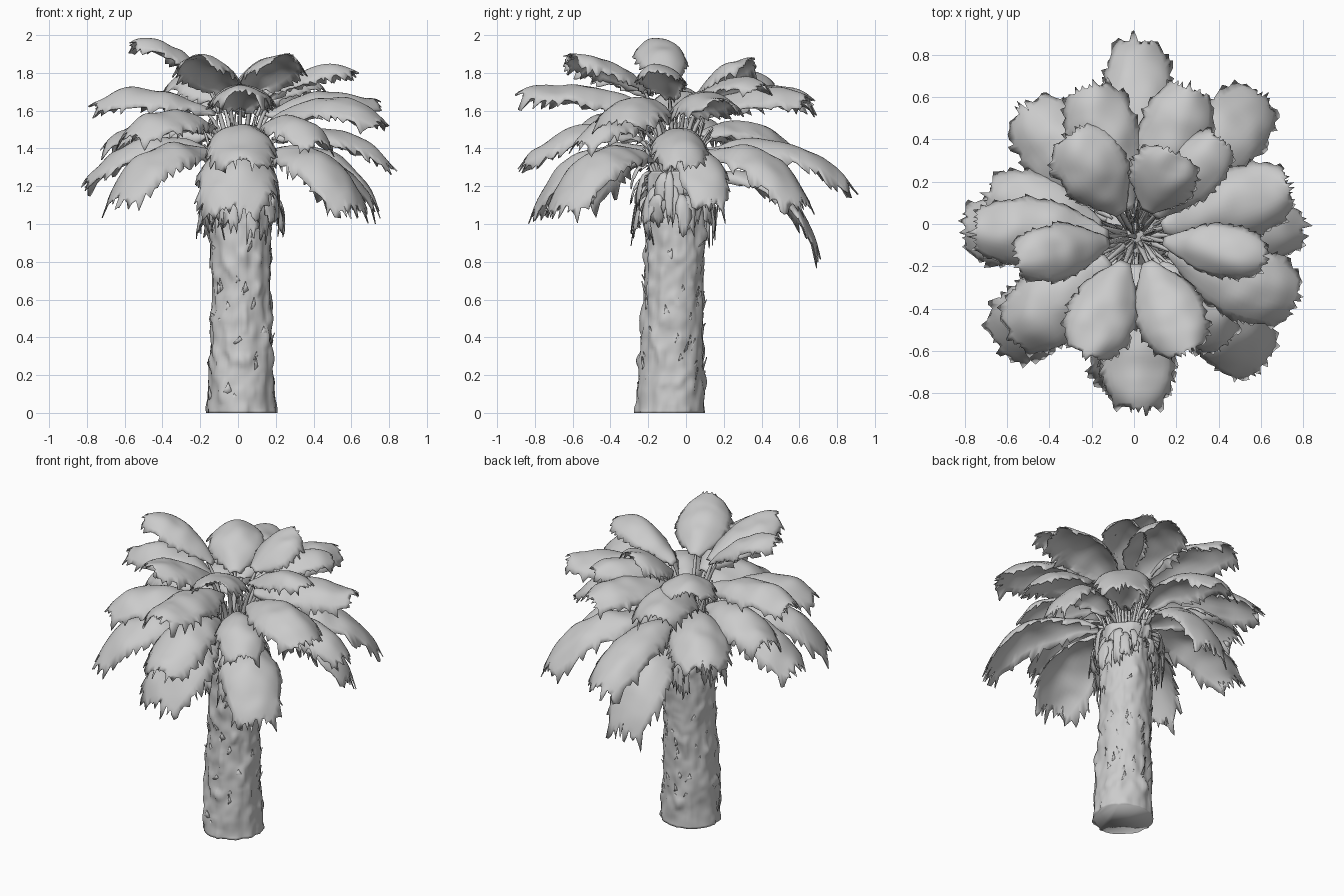
import bpy, bmesh, math, random
from mathutils import Vector, noise

random.seed(7)
if "Cube" in bpy.data.objects:
    bpy.data.objects.remove(bpy.data.objects["Cube"])

grey = bpy.data.materials.new("plain_grey")
grey.use_nodes = True
grey.diffuse_color = (0.6, 0.6, 0.6, 1)
grey.node_tree.nodes["Principled BSDF"].inputs["Base Color"].default_value = (0.6, 0.6, 0.6, 1)

UP = Vector((0, 0, 1))
CROWN = Vector((0.01, -0.06, 0))


def finish(bm, name, thickness=0):
    bmesh.ops.recalc_face_normals(bm, faces=bm.faces)
    mesh = bpy.data.meshes.new(name)
    bm.to_mesh(mesh)
    bm.free()
    mesh.materials.append(grey)
    mesh.shade_smooth()
    obj = bpy.data.objects.new(name, mesh)
    bpy.context.collection.objects.link(obj)
    if thickness:
        mod = obj.modifiers.new("thickness", "SOLIDIFY")
        mod.thickness = thickness
        mod.offset = 0
    return obj


def bezier(a, b, c, t):
    return a * (1 - t) ** 2 + b * 2 * t * (1 - t) + c * t * t


def skin(bm, rows, closed=False):
    """Join rows of points into a quad surface."""
    rows = [[bm.verts.new(p) for p in row] for row in rows]
    for r0, r1 in zip(rows, rows[1:]):
        n = len(r0)
        for j in range(n if closed else n - 1):
            k = (j + 1) % n
            bm.faces.new((r0[j], r0[k], r1[k], r1[j]))
    return rows


def blade(bm, base, ctrl, tip, width, side, along=30, across=14, ragged=0.17):
    """Arched shield-shaped leaf with drooping, torn edges."""
    rows = []
    for i in range(along + 1):
        t = i / along
        half = width * (0.17 + 0.83 * math.sin(min(t / 0.48, 1) * math.pi / 2))
        if t > 0.55:
            half *= 1 - 0.55 * ((t - 0.55) / 0.45) ** 2.4
        row = []
        for j in range(across + 1):
            s = 2 * j / across - 1
            u, reach, sag = t, s, 0
            if i == along:              # torn tip
                u += random.uniform(-0.07, 0.07) - 0.08 * s * s
            elif abs(s) == 1:           # torn sides
                tear = random.uniform(-0.6, 1) * ragged
                reach *= 1 + tear * 0.8
                u += abs(tear) * 0.35
                sag = max(tear, 0) * width * 1.5
            p = bezier(base, ctrl, tip, u) + side * half * reach
            p -= UP * (half * 0.55 * abs(s) ** 2.2 + sag)
            p += UP * 0.02 * noise.noise(p * 8)
            row.append(p)
        rows.append(row)
    skin(bm, rows)


def tube(bm, a, b, c, radius, steps=6, sides=6):
    rows = []
    for i in range(steps + 1):
        t = i / steps
        d = (bezier(a, b, c, t + 0.02) - bezier(a, b, c, t - 0.02)).normalized()
        x = d.cross(Vector((0.3, 0.9, 0.1))).normalized()
        y = d.cross(x)
        r = radius * (1 - 0.6 * t)
        rows.append([bezier(a, b, c, t) + (x * math.cos(k * math.tau / sides)
                     + y * math.sin(k * math.tau / sides)) * r for k in range(sides)])
    skin(bm, rows, True)


# Trunk: lumpy tapered column with a flared foot
def trunk_point(angle, z, extra=0):
    r = 0.155 + 0.027 * max(0, 1 - z / 0.7) ** 1.5 + extra
    d = Vector((math.cos(angle), math.sin(angle), 0))
    bump = noise.noise(Vector((d.x * 2.5, d.y * 2.5, z * 5)))
    fine = noise.noise(Vector((d.x * 5, d.y * 5, z * 13 + 5)))
    ridge = max(0, noise.noise(Vector((d.x * 4 + 9, d.y * 4, z * 9))) - 0.2)
    return Vector((0.018, -0.085 + 0.03 * z, z)) + d * (r + 0.012 * bump + 0.008 * fine + 0.035 * ridge)


bm = bmesh.new()
SIDES, LEVELS = 60, 100
rows = skin(bm, [[trunk_point(j * math.tau / SIDES, 1.28 * i / LEVELS) for j in range(SIDES)]
                 for i in range(LEVELS + 1)], True)
bm.faces.new(rows[0])
bm.faces.new(rows[-1])
finish(bm, "trunk")

# Bark flakes: small chips peeling from the trunk
bm = bmesh.new()
for _ in range(70):
    a, z = random.uniform(0, math.tau), random.uniform(0.02, 1.2)
    w, h = random.uniform(0.08, 0.2), random.uniform(0.04, 0.09)
    lift = random.uniform(0.003, 0.016)
    pts = [trunk_point(a - w, z, -0.008), trunk_point(a + w, z + 0.02, -0.008),
           trunk_point(a + w * random.uniform(-0.8, 0.8), z + h, lift)]
    bm.faces.new([bm.verts.new(p) for p in pts])
finish(bm, "bark_flakes", 0.005)

# Husk: dry strips hanging under the crown
bm = bmesh.new()
for k in range(36):
    a = k * math.tau / 36 + random.uniform(-0.08, 0.08)
    d = Vector((math.cos(a), math.sin(a), 0))
    top = random.uniform(1.14, 1.32)
    base = CROWN + d * 0.14 + UP * top
    ctrl = CROWN + d * random.uniform(0.2, 0.27) + UP * (top + 0.02)
    tip = CROWN + d * random.uniform(0.17, 0.24) + UP * (top - random.uniform(0.1, 0.26))
    blade(bm, base, ctrl, tip, random.uniform(0.02, 0.04), d.cross(UP), 8, 4, 0.5)
finish(bm, "husk_strips", 0.005)

# Fronds: tip x, tip y, tip z, half width, arch height
FRONDS = [
    (-0.56, -0.17, 1.97, 0.13, 0.2), (-0.23, -0.62, 1.89, 0.16, 0.12), (0.25, -0.61, 1.9, 0.16, 0.12),
    (0.62, -0.16, 1.82, 0.12, 0.16), (0.19, 0.34, 1.88, 0.16, 0.1), (-0.3, 0.43, 1.77, 0.17, 0.18),
    (0.42, 0.4, 1.74, 0.13, 0.16), (0.02, -0.88, 1.7, 0.17, 0.15), (0.27, 0.65, 1.66, 0.17, 0.18),
    (-0.22, 0.65, 1.67, 0.17, 0.18), (0.74, 0.18, 1.65, 0.17, 0.14), (-0.76, -0.03, 1.64, 0.16, 0.2),
    (0.77, -0.37, 1.55, 0.18, 0.24), (-0.58, -0.54, 1.48, 0.18, 0.2), (-0.7, 0.14, 1.42, 0.16, 0.2),
    (0.44, -0.57, 1.42, 0.14, 0.22), (0.81, -0.02, 1.32, 0.14, 0.22), (0.02, -0.87, 1.32, 0.17, 0.26),
    (-0.52, 0.56, 1.38, 0.18, 0.2), (0.02, 0.88, 1.2, 0.16, 0.25), (-0.81, -0.02, 1.22, 0.17, 0.26),
    (0.61, 0.61, 1.1, 0.17, 0.32), (0.61, -0.67, 1.08, 0.18, 0.33), (-0.65, -0.58, 1.12, 0.18, 0.31),
    (-0.02, -0.81, 1.07, 0.2, 0.33), (0.74, 0.13, 1.08, 0.13, 0.33), (-0.03, 0.7, 0.86, 0.17, 0.32),
]
stalks = bmesh.new()
for n, (x, y, z, width, arch) in enumerate(FRONDS):
    tip = Vector((x, y, z))
    d = (tip - CROWN) * Vector((1, 1, 0))
    length = d.length
    d.normalize()
    start = 0.13 if z > 1.55 else 0.17
    base = CROWN + d * start + UP * (1.36 + 0.42 * (z - 1.1))
    out = 0.58 + 0.4 * max(0, 1.3 - z)
    ctrl = CROWN + d * (start + out * (length - start)) + UP * ((base.z + z) / 2 + arch)
    bm = bmesh.new()
    blade(bm, base, ctrl, tip, width, d.cross(UP))
    finish(bm, f"frond_{n + 1}", 0.006)
    # Stalk joining this frond to the trunk top
    foot = CROWN + d * 0.05 + UP * 1.24
    tube(stalks, foot, (foot + base) / 2 - d * 0.02 + UP * 0.06, base + d * 0.04, 0.02)

# Loose shoots fanning out of the crown
for _ in range(70):
    a = random.uniform(0, math.tau)
    d = Vector((math.cos(a), math.sin(a), 0))
    foot = CROWN + d * random.uniform(0, 0.13) + UP * 1.22
    end = CROWN + d * random.uniform(0.02, 0.22) + UP * random.uniform(1.36, 1.58)
    tube(stalks, foot, (foot + end) / 2 + UP * 0.05, end, 0.014, 4, 5)
finish(stalks, "stalks")
